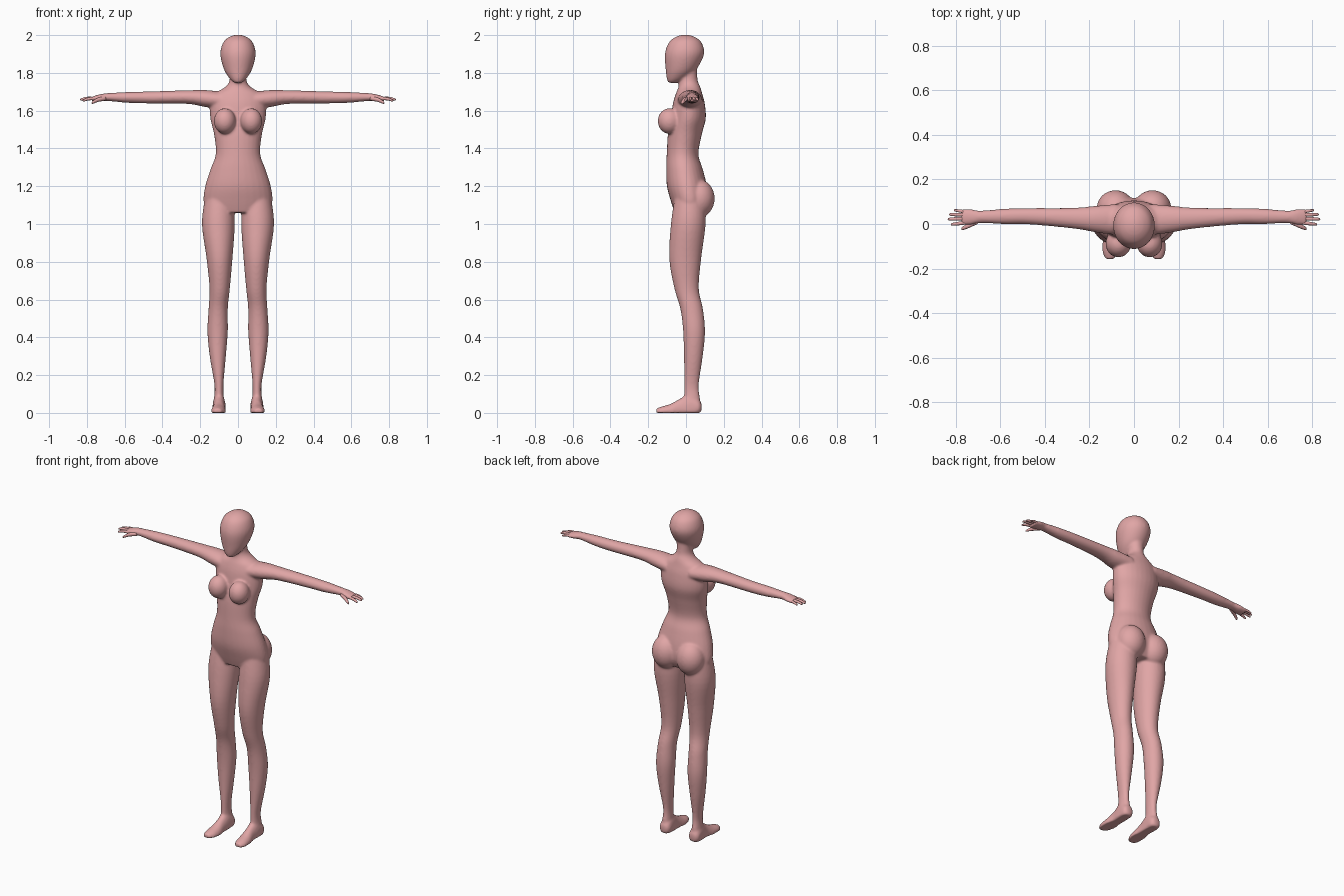
import bpy
import bmesh
import math
from mathutils import Vector, Matrix

if "Cube" in bpy.data.objects:
    bpy.data.objects.remove(bpy.data.objects["Cube"])

skin = bpy.data.materials.new("rose_skin")
skin.use_nodes = True
skin_colour = (0.75, 0.38, 0.38, 1)
skin.diffuse_color = skin_colour
skin.node_tree.nodes["Principled BSDF"].inputs["Base Color"].default_value = skin_colour

SIDES = 28
STEPS = 5


def spline(points):
    """Smooth curve through rows of numbers."""
    rows = [Vector(p) for p in points]
    rows = [rows[0]] + rows + [rows[-1]]
    result = []
    for a, b, c, d in zip(rows, rows[1:], rows[2:], rows[3:]):
        for step in range(STEPS):
            t = step / STEPS
            result.append(b + (c - a) * (t / 2)
                          + (a * 2 - b * 5 + c * 4 - d) * (t * t / 2)
                          + (b * 3 - a - c * 3 + d) * (t * t * t / 2))
    return result + [rows[-1]]


def loft(bm, rings, place):
    """Skin elliptical rings; place turns (along, u, v) into a point."""
    previous = None
    first = None
    for along, cu, cv, ru, rv in spline(rings):
        loop = []
        for i in range(SIDES):
            angle = math.tau * i / SIDES
            u = cu + ru * math.cos(angle)
            v = cv + rv * math.sin(angle)
            loop.append(bm.verts.new(place(along, u, v)))
        if previous:
            for i in range(SIDES):
                j = (i + 1) % SIDES
                bm.faces.new((previous[i], previous[j], loop[j], loop[i]))
        first = first or loop
        previous = loop
    bm.faces.new(first)
    bm.faces.new(previous)


def ellipsoid(bm, centre, radii):
    matrix = Matrix.Translation(centre) @ Matrix.Diagonal((*radii, 1))
    bmesh.ops.create_uvsphere(bm, u_segments=SIDES, v_segments=SIDES // 2,
                              radius=1, matrix=matrix)


def finish(bm, name):
    bmesh.ops.recalc_face_normals(bm, faces=bm.faces)
    mesh = bpy.data.meshes.new(name)
    bm.to_mesh(mesh)
    bm.free()
    mesh.materials.append(skin)
    mesh.polygons.foreach_set("use_smooth", [True] * len(mesh.polygons))
    obj = bpy.data.objects.new(name, mesh)
    bpy.context.collection.objects.link(obj)
    return obj


# Rings: position along the part, centre pair, radius pair
torso = [
    (1.82, 0, .015, .045, .043), (1.76, 0, .013, .045, .049),
    (1.725, 0, .018, .068, .058), (1.69, 0, .016, .125, .07),
    (1.64, 0, .015, .148, .084), (1.56, 0, .012, .147, .093),
    (1.475, 0, -.006, .127, .09), (1.37, 0, -.018, .118, .084),
    (1.29, 0, -.008, .146, .097), (1.2, 0, .005, .174, .106),
    (1.12, 0, .018, .183, .098), (1.06, 0, .015, .16, .075),
]
head = [
    (1.747, 0, -.072, .02, .022), (1.77, 0, -.052, .045, .05),
    (1.82, 0, -.026, .075, .082), (1.9, 0, -.008, .094, .104),
    (1.96, 0, -.004, .079, .087), (1.99, 0, -.004, .047, .052),
    (2.002, 0, -.004, .012, .014),
]
leg = [
    (1.14, .1, .02, .075, .08), (1, .104, .012, .087, .092),
    (.82, .098, -.004, .069, .085), (.66, .097, .003, .054, .065),
    (.55, .105, .03, .051, .06), (.43, .108, .043, .054, .058),
    (.3, .107, .039, .043, .05), (.15, .101, .029, .024, .039),
    (.08, .101, .032, .026, .042), (.03, .101, .035, .032, .042),
]
foot = [
    (.083, .1, .03, .018, .02), (.065, .1, .03, .034, .045),
    (.02, .1, .03, .034, .075), (-.03, .1, .015, .032, .062),
    (-.08, .103, .005, .039, .044), (-.125, .106, .005, .037, .03),
    (-.158, .108, .008, .02, .016),
]
arm = [
    (.08, .02, 1.655, .07, .044), (.17, .022, 1.664, .06, .045),
    (.27, .026, 1.672, .047, .036), (.47, .035, 1.67, .037, .032),
    (.58, .034, 1.67, .035, .029), (.69, .032, 1.672, .028, .021),
    (.73, .031, 1.668, .036, .019), (.775, .03, 1.661, .036, .013),
]

# Body: overlapping solids fused into one continuous surface
body = bmesh.new()


def upright(z, x, y):
    return (x, y, z)


loft(body, torso, upright)
loft(body, head, upright)
for side in (1, -1):
    loft(body, leg, lambda z, x, y: (side * x, y, z))
    loft(body, foot, lambda y, x, z: (side * x, y, max(z, 0)))
    loft(body, arm, lambda x, y, z: (side * x, y, z))
    # Bust and seat
    ellipsoid(body, (side * .07, -.088, 1.545), (.058, .062, .068))
    ellipsoid(body, (side * .083, .07, 1.135), (.085, .082, .1))

body_object = finish(body, "body")
fuse = body_object.modifiers.new("fuse", "REMESH")
fuse.mode = "VOXEL"
fuse.voxel_size = .006
fuse.use_smooth_shade = True
soften = body_object.modifiers.new("soften", "SMOOTH")
soften.factor = .5
soften.iterations = 14

# Fingers and thumb: start point, end point, thickness
digits = {
    "thumb": ((.7, .012, 1.664), (.775, -.022, 1.64), .011),
    "index_finger": ((.755, .006, 1.664), (.822, -.002, 1.652), .008),
    "middle_finger": ((.755, .024, 1.664), (.836, .022, 1.658), .008),
    "ring_finger": ((.755, .041, 1.664), (.83, .043, 1.658), .008),
    "little_finger": ((.75, .054, 1.664), (.808, .062, 1.655), .007),
}
for side, prefix in ((1, "left"), (-1, "right")):
    for name, (start, end, radius) in digits.items():
        bm = bmesh.new()
        a, b = Vector(start), Vector(end)
        slope = (b - a) / (b.x - a.x)
        rings = []
        for t, width in ((0, .8), (.1, 1), (.55, 1), (.9, .75), (.98, .45), (1, .1)):
            p = a.lerp(b, t)
            # Knuckles arch slightly upward
            lift = radius * .6 * math.sin(math.pi * t)
            rings.append((p.x, p.y, p.z + lift, radius * width, radius * width))
        loft(bm, rings, lambda x, y, z: (side * x, y, z))
        finish(bm, prefix + "_" + name)
